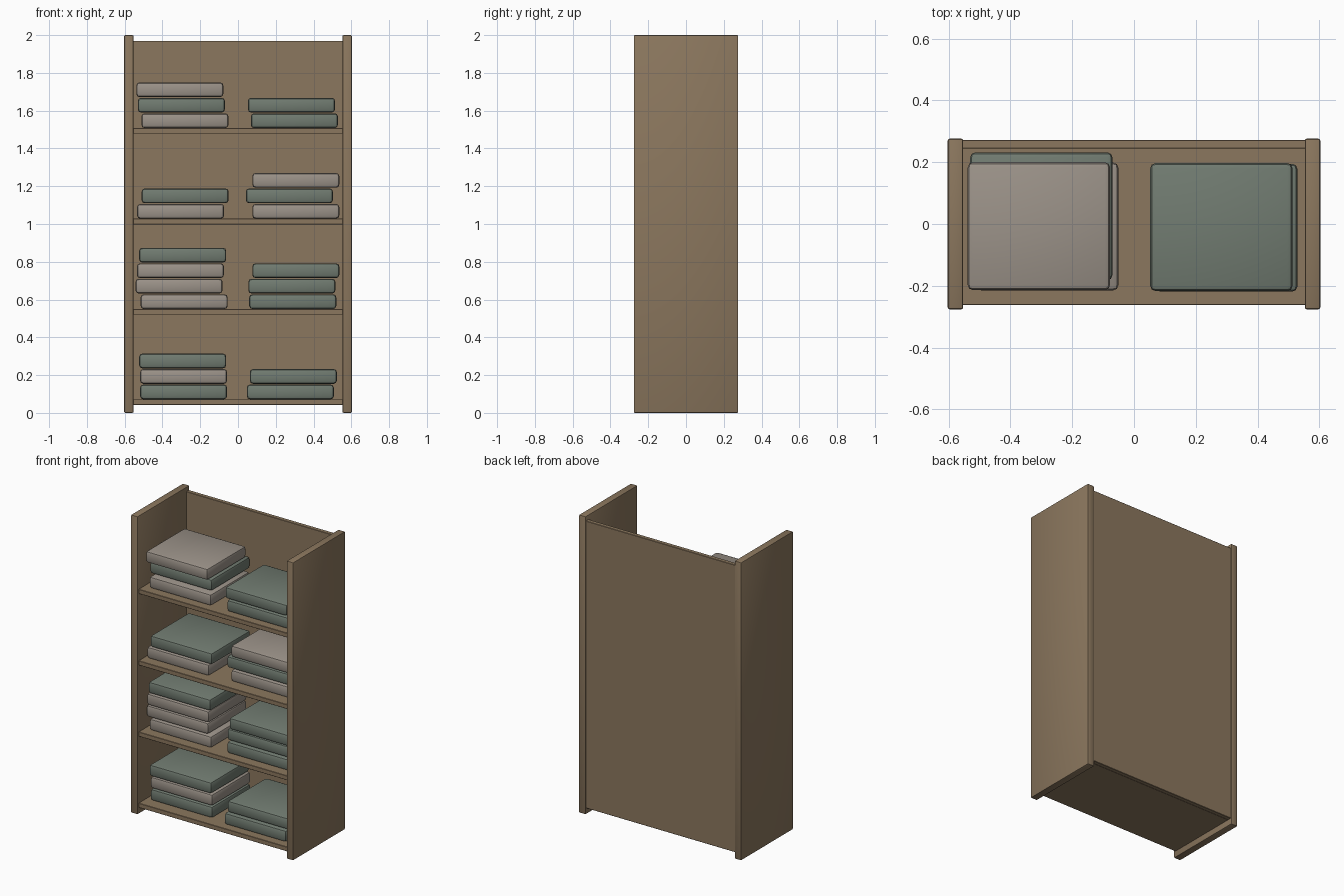
import bpy, math

if "Cube" in bpy.data.objects:
    bpy.data.objects.remove(bpy.data.objects["Cube"])

def material(name, rgb):
    m = bpy.data.materials.new(name)
    m.diffuse_color = (*rgb, 1)
    m.use_nodes = True
    m.node_tree.nodes["Principled BSDF"].inputs["Base Color"].default_value = m.diffuse_color
    return m

WOOD = material("wood", (0.26, 0.185, 0.112))
GREY = material("grey_cloth", (0.33, 0.29, 0.25))
GREEN = material("green_cloth", (0.165, 0.20, 0.165))

def box(name, lo, hi, mat, bevel, segments):
    """Bevelled box between two opposite corners."""
    bpy.ops.mesh.primitive_cube_add(size=1, location=[(a + b) / 2 for a, b in zip(lo, hi)])
    ob = bpy.context.object
    ob.name = name
    ob.scale = [b - a for a, b in zip(lo, hi)]
    bpy.ops.object.transform_apply(location=False, rotation=False, scale=True)
    ob.data.materials.append(mat)
    mod = ob.modifiers.new("bevel", 'BEVEL')
    mod.width, mod.segments = bevel, segments
    bpy.ops.object.modifier_apply(modifier=mod.name)
    bpy.ops.object.shade_smooth_by_angle(angle=math.radians(30))
    return ob

# Side panels
for side, s in (("left", -1), ("right", 1)):
    x = sorted((s * 0.553, s * 0.603))
    box(f"{side}_side_panel", (x[0], -0.276, 0), (x[1], 0.276, 2.0), WOOD, 0.006, 2)

# Back panel
box("back_panel", (-0.556, 0.244, 0.042), (0.556, 0.272, 1.97), WOOD, 0.002, 1)

# Shelves
SHELF_TOPS = (0.072, 0.55, 1.028, 1.508)
for i, z in enumerate(SHELF_TOPS):
    box(f"shelf_{i + 1}", (-0.556, -0.263, z - 0.03), (0.556, 0.246, z), WOOD, 0.002, 1)

# Folded cloth stacks, bottom to top: (x, y, material)
STACKS = [
    (0, [(-0.288, 0.015, GREEN), (-0.288, 0.015, GREY), (-0.293, 0.01, GREEN)]),
    (0, [(0.277, -0.01, GREEN), (0.293, 0.0, GREEN)]),
    (1, [(-0.285, 0.0, GREY), (-0.312, 0.005, GREY), (-0.305, 0.0, GREY), (-0.293, 0.0, GREEN)]),
    (1, [(0.29, 0.0, GREEN), (0.285, 0.01, GREEN), (0.306, 0.0, GREEN)]),
    (2, [(-0.304, 0.0, GREY), (-0.28, 0.0, GREEN)]),
    (2, [(0.306, 0.02, GREY), (0.272, 0.025, GREEN), (0.306, 0.02, GREY)]),
    (3, [(-0.281, -0.008, GREY), (-0.30, 0.025, GREEN), (-0.308, -0.007, GREY)]),
    (3, [(0.2985, -0.012, GREEN), (0.283, -0.01, GREEN)]),
]
W, D, H, PITCH = 0.461, 0.414, 0.078, 0.082
for shelf, items in STACKS:
    for k, (x, y, mat) in enumerate(items):
        z = SHELF_TOPS[shelf] + k * PITCH
        box(f"folded_cloth_{shelf + 1}_{'left' if x < 0 else 'right'}_{k + 1}",
            (x - W / 2, y - D / 2, z), (x + W / 2, y + D / 2, z + H), mat, 0.017, 2)
